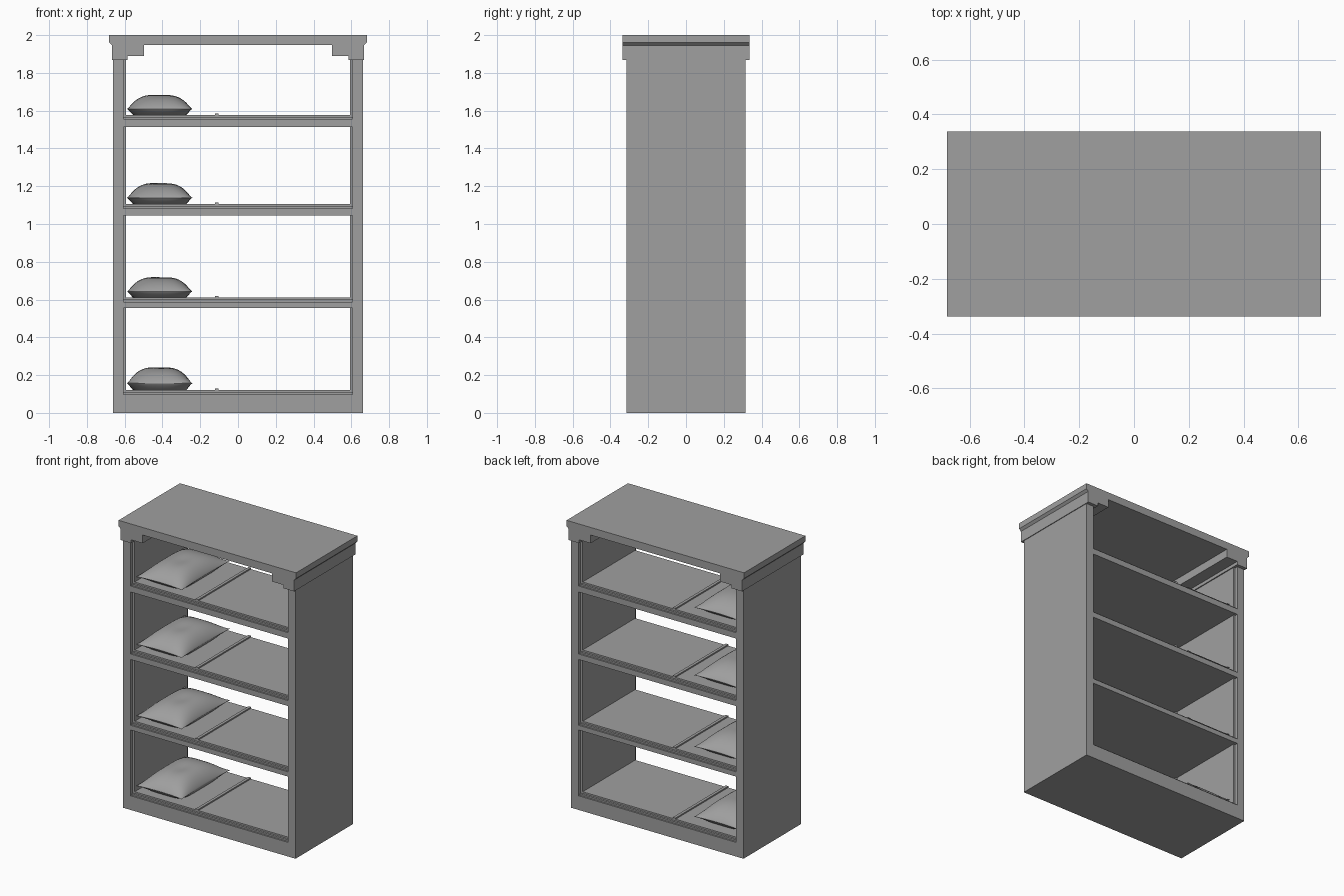
import bpy, bmesh, math

if "Cube" in bpy.data.objects:
    bpy.data.objects.remove(bpy.data.objects["Cube"])

# Single flat colour
grey = bpy.data.materials.new("plain grey")
grey.use_nodes = True
COLOUR = (0.35, 0.35, 0.35, 1)
grey.diffuse_color = COLOUR
grey.node_tree.nodes["Principled BSDF"].inputs["Base Color"].default_value = COLOUR


def finish(name, bm):
    bmesh.ops.recalc_face_normals(bm, faces=bm.faces)
    mesh = bpy.data.meshes.new(name)
    bm.to_mesh(mesh)
    bm.free()
    mesh.materials.append(grey)
    obj = bpy.data.objects.new(name, mesh)
    bpy.context.collection.objects.link(obj)
    return obj


def box(name, x0, x1, half_depth, z0, z1):
    bm = bmesh.new()
    bmesh.ops.create_cube(bm, size=1)
    for v in bm.verts:
        v.co = (x0 if v.co.x < 0 else x1,
                math.copysign(half_depth, v.co.y),
                z0 if v.co.z < 0 else z1)
    return finish(name, bm)


def pillow(name, z, height):
    """Closed cushion: domed top with a dent, flattened underside."""
    n, seam = 28, 0.3 * height
    bm = bmesh.new()
    sheets = []
    for top in (True, False):
        rows = []
        for i in range(n + 1):
            u = -math.cos(math.pi * i / n)
            row = []
            for j in range(n + 1):
                v = -math.cos(math.pi * j / n)
                swell = max(0, (1 - abs(u) ** 3) * (1 - abs(v) ** 3)) ** 0.85
                if top:
                    dent = 0.1 * math.exp(-12 * ((u - 0.05) ** 2 + (v + 0.1) ** 2))
                    h = seam + (height - seam) * (swell - dent)
                else:
                    h = seam * (1 - min(1, 2.2 * swell))
                # sides pull in between the pointed corners
                x = -0.415 + 0.175 * u * (1 - 0.06 * (1 - v * v))
                y = -0.01 + 0.265 * v * (1 - 0.06 * (1 - u * u))
                row.append(bm.verts.new((x, y, z + h)))
            rows.append(row)
        for a, b in zip(rows, rows[1:]):
            for j in range(n):
                bm.faces.new((a[j], b[j], b[j + 1], a[j + 1]))
    bmesh.ops.remove_doubles(bm, verts=bm.verts, dist=0.00005)
    obj = finish(name, bm)
    for p in obj.data.polygons:
        p.use_smooth = True


# Cornice: stepped profile, mirrored and extruded through the depth
half = [(0.682, 2.0), (0.682, 1.96), (0.667, 1.945), (0.667, 1.867),
        (0.585, 1.867), (0.585, 1.89), (0.497, 1.89), (0.497, 1.947)]
profile = half + [(-x, z) for x, z in reversed(half)]
bm = bmesh.new()
face = bm.faces.new([bm.verts.new((x, -0.337, z)) for x, z in profile])
extruded = bmesh.ops.extrude_face_region(bm, geom=[face])["geom"]
bmesh.ops.translate(bm, vec=(0, 0.674, 0),
                    verts=[g for g in extruded if isinstance(g, bmesh.types.BMVert)])
finish("cornice", bm)

# Side walls with thin set-back inner linings
for side, s in (("left", 1), ("right", -1)):
    box(side + "_wall", *sorted((s * 0.605, s * 0.662)), 0.314, 0, 1.88)
    box(side + "_lining", *sorted((s * 0.592, s * 0.606)), 0.292, 0.09, 1.88)

# Shelves: rail board, stepped lip, set-back panel, divider strip and pillow
shelves = [("base", 0, 0.12, 0.125), ("lower", 0.555, 0.61, 0.112),
           ("middle", 1.045, 1.105, 0.115), ("upper", 1.514, 1.577, 0.11)]
for level, bottom, top, puff in shelves:
    box(level + "_shelf_board", -0.606, 0.606, 0.314, bottom, top - 0.022)
    box(level + "_shelf_lip", -0.605, 0.605, 0.302, top - 0.024, top - 0.011)
    box(level + "_shelf_panel", -0.593, 0.593, 0.288, top - 0.014, top)
    box(level + "_shelf_divider", -0.122, -0.102, 0.29, top - 0.002, top + 0.009)
    pillow(level + "_pillow", top - 0.001, puff)
